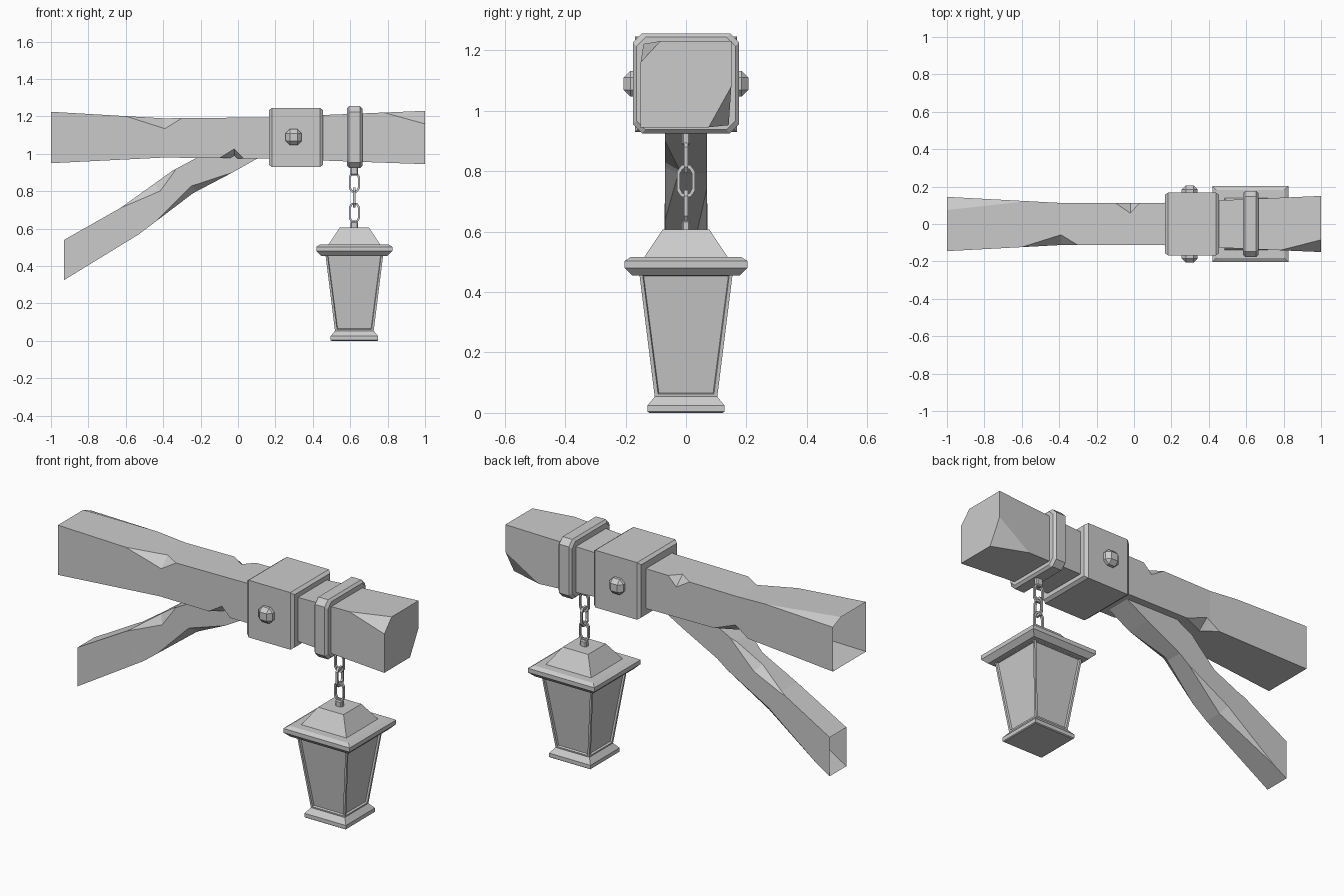
import bpy, bmesh, math
from mathutils import Vector

if "Cube" in bpy.data.objects:
    bpy.data.objects.remove(bpy.data.objects["Cube"])


def finish(name, bm):
    bmesh.ops.remove_doubles(bm, verts=bm.verts, dist=0.0005)
    bmesh.ops.recalc_face_normals(bm, faces=bm.faces)
    me = bpy.data.meshes.new(name)
    bm.to_mesh(me)
    bm.free()
    ob = bpy.data.objects.new(name, me)
    bpy.context.collection.objects.link(ob)
    return ob


def loft(bm, rings, cap_start=True, cap_end=True, closed=False):
    vs = [[bm.verts.new(p) for p in r] for r in rings]
    n = len(vs[0])
    sides = []
    pairs = list(zip(vs, vs[1:])) + ([(vs[-1], vs[0])] if closed else [])
    for a, b in pairs:
        for i in range(n):
            j = (i + 1) % n
            sides.append(bm.faces.new((a[i], a[j], b[j], b[i])))
    if cap_start and not closed:
        bm.faces.new(vs[0][::-1])
    if cap_end and not closed:
        bm.faces.new(vs[-1])
    return sides


def lerp_keys(keys, t):
    for a, b in zip(keys, keys[1:]):
        if t <= b[0] + 1e-6:
            f = (t - a[0]) / (b[0] - a[0])
            return [p + (q - p) * f for p, q in zip(a, b)][1:]


def timber(name, keys, chips, cap_end):
    """Hewn four-sided timber. keys: t, top x, top z, bottom x, bottom z, half width.
    chips: corner, start, peak, end, inset in y, inset in height."""
    ts = {k[0] for k in keys} | {t for c in chips for t in c[1:4] if keys[0][0] <= t <= keys[-1][0]}
    rings = []
    for t in sorted(ts):
        tx, tz, bx, bz, w = lerp_keys(keys, t)
        top, bot = Vector((tx, 0, tz)), Vector((bx, 0, bz))
        up = (top - bot).normalized()
        cut = {c: (0, 0) for c in ("FT", "BT", "BB", "FB")}
        for c, s, p, e, dy, dz in chips:
            if s < t < e:
                f = (t - s) / (p - s) if t <= p else (e - t) / (e - p)
                cut[c] = (dy * f, dz * f)
        ring = []
        for c in ("FT", "BT", "BB", "FB"):
            dy, dz = cut[c]
            s = -1 if c[0] == "F" else 1
            p, d = (top, -up) if c[1] == "T" else (bot, up)
            pair = [p + d * dz + Vector((0, s * w, 0)), p + Vector((0, s * (w - dy), 0))]
            ring += pair if c in ("FT", "BB") else pair[::-1]
        rings.append(ring)
    bm = bmesh.new()
    loft(bm, rings, cap_start=False, cap_end=cap_end)
    return finish(name, bm)


def square_stack(name, cx, profile, panels=False):
    bm = bmesh.new()
    rings = [[(cx + sx * h, sy * h, z) for sx, sy in ((-1, -1), (1, -1), (1, 1), (-1, 1))]
             for h, z in profile]
    sides = loft(bm, rings)
    if panels:
        bmesh.ops.recalc_face_normals(bm, faces=bm.faces)
        bmesh.ops.inset_individual(bm, faces=sides, thickness=0.016)
        bmesh.ops.inset_individual(bm, faces=sides, thickness=0.004, depth=-0.01)
    return finish(name, bm)


def box(name, lo, hi, bevel=0.0):
    bm = bmesh.new()
    bmesh.ops.create_cube(bm, size=1)
    for v in bm.verts:
        v.co = [(a + b) / 2 + c * (b - a) for a, b, c in zip(lo, hi, v.co)]
    if bevel:
        bmesh.ops.bevel(bm, geom=bm.edges[:], offset=bevel, segments=1, affect='EDGES', profile=0.5)
    return finish(name, bm)


# Main beam with chipped edges, open at the wall end
beam_keys = [(x, x, zt, x, zb, w) for x, zb, zt, w in (
    (-1, .95, 1.225, .145), (-.4, .98, 1.19, .113), (.15, .975, 1.195, .113), (1, .945, 1.23, .15))]
timber("beam", beam_keys, [
    ("FT", -.6, -.39, -.3, .055, .055),
    ("FB", -.1, -.02, .03, .06, .05),
    ("BT", -.1, -.02, .03, .055, .05),
    ("BB", -.46, -.38, -.25, .06, .05),
    ("BT", -1.5, -1.0, -.57, .07, .03),
    ("FT", .78, 1, 1.5, .065, .07),
    ("BB", .8, 1, 1.5, .075, .135)], True)

# Diagonal brace
timber("brace", [
    (0, -.93, .54, -.93, .325, .073),
    (1, -.63, .71, -.53, .57, .07),
    (2, -.35, .91, -.24, .79, .07),
    (3, -.20, .99, -.03, .90, .07),
    (4, -.05, 1.05, .12, .985, .07)], [
    ("FT", 1, 1.65, 2.1, .04, .05),
    ("BT", .9, 1.5, 2.2, .04, .04),
    ("FB", 1.3, 2.1, 3.0, .05, .04),
    ("BB", .2, 1.0, 1.8, .04, .04)], True)

# Sleeve with tapered ends
bm = bmesh.new()
loft(bm, [[(x, sy * (.168 - d), 1.0875 + sz * (.158 - d))
           for sy, sz in ((-1, -1), (1, -1), (1, 1), (-1, 1))]
          for x, d in ((.165, .012), (.182, 0), (.438, 0), (.455, .012))])
finish("sleeve", bm)

# Bolts on both sides of the sleeve
for side, s in (("front", -1), ("back", 1)):
    ys = sorted((s * .13, s * .206))
    box(side + "_bolt", (.255, ys[0], 1.047), (.34, ys[1], 1.132), .022)

# Hanging strap with chamfered corners
bm = bmesh.new()
rings = []
for x, d in ((.582, .012), (.594, 0), (.653, 0), (.665, .012)):
    h, v, c = .176 - d, .165 - d, .03
    rings.append([(x, y, 1.09 + z) for y, z in (
        (-h + c, -v), (h - c, -v), (h, -v + c), (h, v - c),
        (h - c, v), (-h + c, v), (-h, v - c), (-h, -v + c))])
loft(bm, rings)
finish("strap", bm)

# Chain: alternating eight-sided links with lugs at both ends
LX = .622
box("upper_lug", (LX - .02, -.014, .885), (LX + .02, .014, .94), .006)
box("lower_lug", (LX - .02, -.014, .595), (LX + .02, .014, .638), .006)
outline = [(.013, .047), (.025, .028), (.025, -.028), (.013, -.047),
           (-.013, -.047), (-.025, -.028), (-.025, .028), (-.013, .047)]
for k, zc in enumerate((.847, .767, .685)):
    bm = bmesh.new()
    rings = []
    for a, b in outline:
        r = Vector((a, b)).normalized() * .0065
        ring = []
        for s, t in ((-1, -.0065), (1, -.0065), (1, .0065), (-1, .0065)):
            p, q = a + s * r.x, b + s * r.y
            ring.append((LX + p, t, zc + q) if k % 2 == 0 else (LX + t, p, zc + q))
        rings.append(ring)
    loft(bm, rings, closed=True)
    finish("chain_link_%d" % (k + 1), bm)

# Lantern
square_stack("lantern_base", LX, [(.122, 0), (.127, .004), (.127, .025), (.1, .058)])
square_stack("lantern_body", LX, [(.103, .05), (.155, .465)], panels=True)
square_stack("lantern_rim", LX, [(.178, .455), (.203, .48), (.203, .503), (.182, .516)])
square_stack("lantern_roof", LX, [(.142, .51), (.078, .606)])
